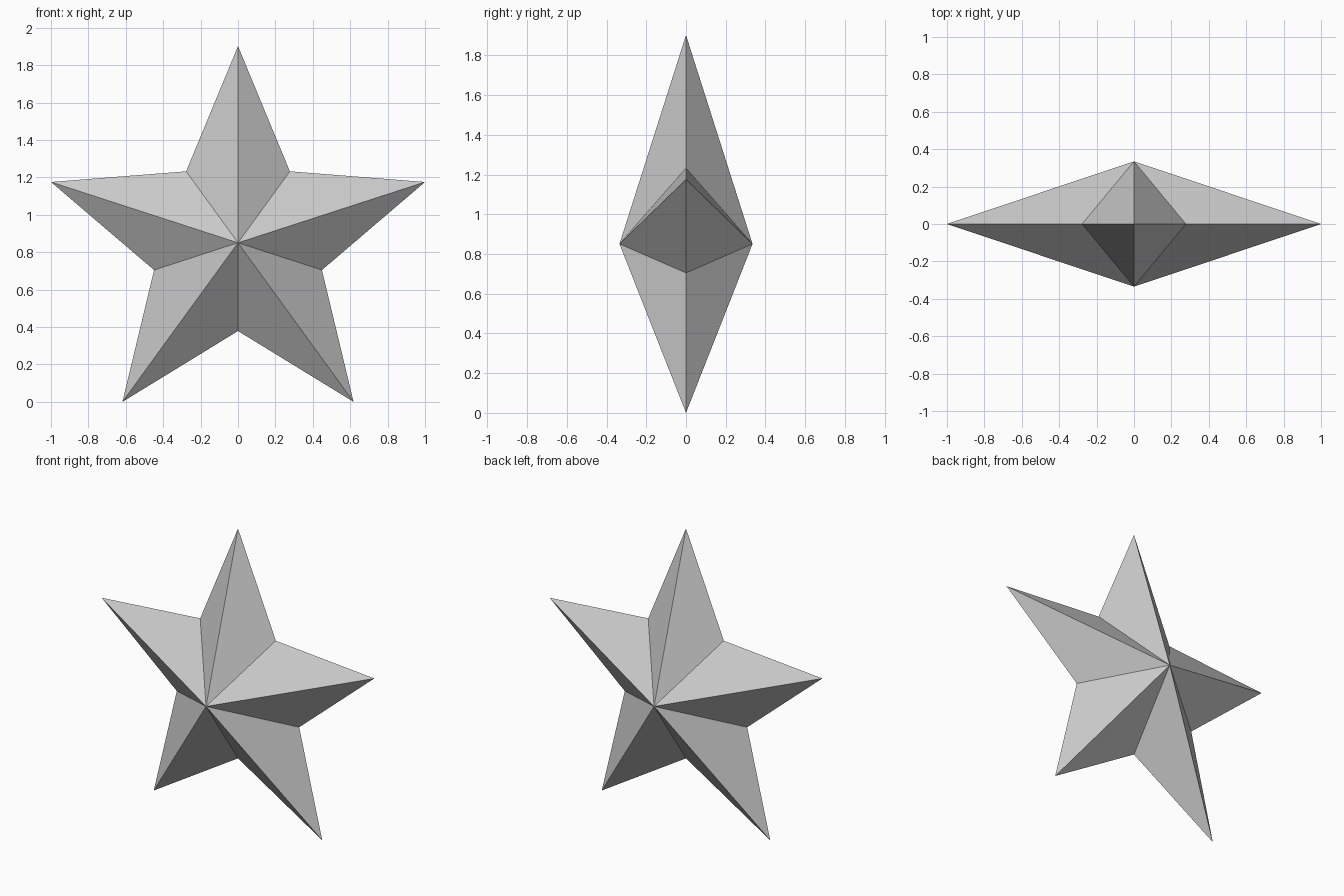
import bpy
import bmesh
from math import sin, cos, pi

cube = bpy.data.objects.get("Cube")
if cube:
    bpy.data.objects.remove(cube, do_unlink=True)

POINTS = 5
OUTER = 1 / sin(2 * pi / POINTS)   # tip radius giving a width of 2
INNER = 0.472                      # notch radius
DEPTH = 0.335                      # height of the centre peaks
CENTRE_Z = OUTER * cos(pi / POINTS)

# Plain grey surface
grey = bpy.data.materials.new("light grey")
grey.use_nodes = True
colour = (0.6, 0.6, 0.6, 1)
grey.diffuse_color = colour
grey.node_tree.nodes["Principled BSDF"].inputs["Base Color"].default_value = colour

# Star outline: tips and notches alternate around the centre
bm = bmesh.new()
rim = []
for i in range(2 * POINTS):
    radius = INNER if i % 2 else OUTER
    angle = i * pi / POINTS
    rim.append(bm.verts.new((radius * sin(angle), 0, CENTRE_Z + radius * cos(angle))))

# Facets fan out from the front and back peaks
for side in (-1, 1):
    peak = bm.verts.new((0, side * DEPTH, CENTRE_Z))
    for i, vert in enumerate(rim):
        bm.faces.new((peak, rim[i - 1], vert))
bmesh.ops.recalc_face_normals(bm, faces=bm.faces)

mesh = bpy.data.meshes.new("faceted_star")
bm.to_mesh(mesh)
bm.free()
mesh.materials.append(grey)
star = bpy.data.objects.new("faceted_star", mesh)
bpy.context.collection.objects.link(star)
